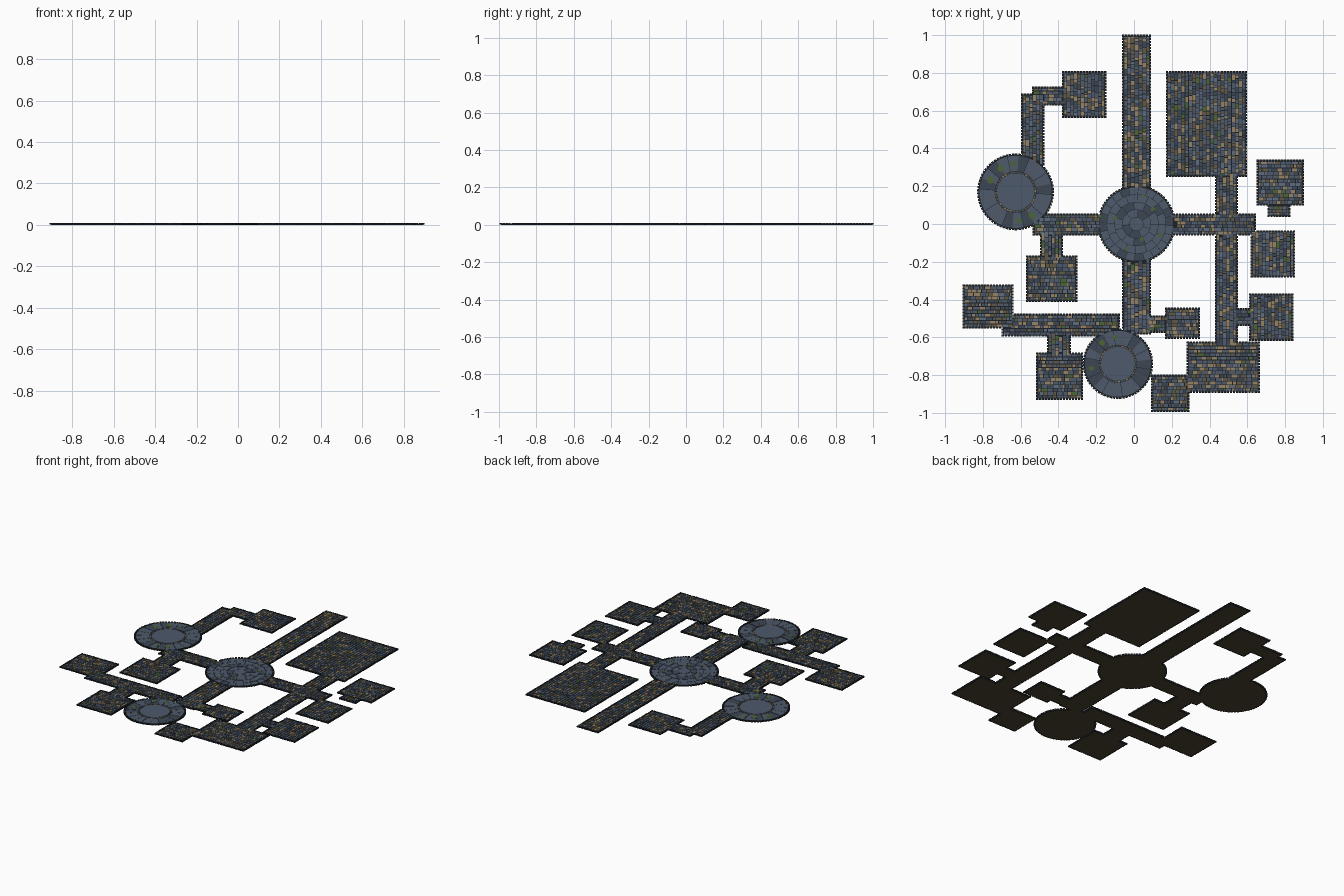
import bpy, bmesh, math, random
from mathutils import Vector, Matrix

if "Cube" in bpy.data.objects:
    bpy.data.objects.remove(bpy.data.objects["Cube"])

random.seed(7)

# colours
COLS = {
    "earth": (0.070, 0.053, 0.031), "mortar": (0.012, 0.015, 0.018),
    "slate": (0.075, 0.100, 0.145), "slate_dark": (0.045, 0.062, 0.090),
    "slate_light": (0.110, 0.150, 0.210), "sand": (0.300, 0.225, 0.125),
    "umber": (0.120, 0.095, 0.060), "moss": (0.070, 0.130, 0.035),
    "curb": (0.014, 0.018, 0.023),
}
NAMES = list(COLS)
MATS = []
for n in NAMES:
    m = bpy.data.materials.new(n)
    m.diffuse_color = (*COLS[n], 1)
    m.use_nodes = True
    m.node_tree.nodes["Principled BSDF"].inputs["Base Color"].default_value = m.diffuse_color
    MATS.append(m)

BASE, TOP, CURB = 0.0045, 0.0075, 0.010

# round halls: name, x, y, radius
HALLS = [
    ("central_hall", 0.013, 0.0, 0.200),
    ("west_hall", -0.627, 0.17, 0.197),
    ("south_hall", -0.085, -0.74, 0.180),
]
# rectangles: name, x0, x1, y0, y1, courses run along
RECTS = [
    ("big_room", 0.175, 0.592, 0.255, 0.803, "y"),
    ("north_west_room", -0.375, -0.153, 0.568, 0.803, "y"),
    ("east_room_a", 0.656, 0.894, 0.103, 0.335, "x"),
    ("east_room_b", 0.623, 0.847, -0.278, -0.040, "y"),
    ("east_room_c", 0.615, 0.838, -0.612, -0.373, "y"),
    ("south_east_room", 0.285, 0.660, -0.888, -0.627, "x"),
    ("south_room", 0.097, 0.288, -0.990, -0.803, "x"),
    ("small_room", 0.170, 0.344, -0.602, -0.448, "x"),
    ("west_room", -0.902, -0.645, -0.548, -0.326, "x"),
    ("south_west_room", -0.513, -0.275, -0.925, -0.686, "x"),
    ("mid_west_room", -0.566, -0.306, -0.407, -0.172, "x"),
    ("main_corridor", -0.057, 0.085, -0.580, 0.996, "y"),
    ("west_corridor", -0.530, -0.150, -0.056, 0.050, "x"),
    ("east_corridor", 0.180, 0.640, -0.056, 0.050, "x"),
    ("long_corridor", 0.434, 0.544, -0.640, 0.265, "y"),
    ("east_room_step", 0.712, 0.822, 0.043, 0.113, "x"),
    ("east_link", 0.535, 0.625, -0.533, -0.452, "x"),
    ("small_link", 0.075, 0.180, -0.570, -0.490, "x"),
    ("south_west_corridor", -0.694, -0.080, -0.590, -0.480, "x"),
    ("south_west_link", -0.455, -0.340, -0.696, -0.580, "y"),
    ("mid_west_link", -0.492, -0.381, -0.182, -0.050, "y"),
    ("north_west_passage", -0.592, -0.481, 0.300, 0.685, "y"),
    ("north_west_link", -0.535, -0.365, 0.633, 0.722, "x"),
]
REGIONS = HALLS + RECTS


def inside(r, x, y, pad=0.0):
    if len(r) == 4:
        return math.hypot(x - r[1], y - r[2]) < r[3] + pad
    return r[1] - pad < x < r[2] + pad and r[3] - pad < y < r[4] + pad


def prism(bm, pts, z0, z1, mat, bottom=None):
    lo = [bm.verts.new((x, y, z0)) for x, y in pts]
    hi = [bm.verts.new((x, y, z1)) for x, y in pts]
    n = len(pts)
    fs = [bm.faces.new(hi)]
    fs += [bm.faces.new((lo[i], lo[(i + 1) % n], hi[(i + 1) % n], hi[i])) for i in range(n)]
    for f in fs:
        f.material_index = NAMES.index(mat)
    if bottom:
        bm.faces.new(lo[::-1]).material_index = NAMES.index(bottom)


def box(bm, x0, x1, y0, y1, z0, z1, mat):
    prism(bm, [(x0, y0), (x1, y0), (x1, y1), (x0, y1)], z0, z1, mat)


def arc(cx, cy, r, a0, a1, n):
    return [(cx + r * math.cos(a0 + (a1 - a0) * i / n),
             cy + r * math.sin(a0 + (a1 - a0) * i / n)) for i in range(n + 1)]


def finish(bm, name):
    me = bpy.data.meshes.new(name)
    bm.to_mesh(me)
    bm.free()
    for m in MATS:
        me.materials.append(m)
    bpy.context.collection.objects.link(bpy.data.objects.new(name, me))


def curb(idx, path):
    # small dark edge stones wherever the outline is not inside another region
    bm = bmesh.new()
    for x, y, a in path:
        if any(inside(o, x, y, 0.002) for j, o in enumerate(REGIONS) if j != idx):
            continue
        s = 0.0062
        pts = [Matrix.Rotation(a, 2) @ Vector(p) for p in ((-s, -s), (s, -s), (s, s), (-s, s))]
        prism(bm, [(x + p.x, y + p.y) for p in pts], 0.001, CURB - random.uniform(0, 0.0015), "curb")
    finish(bm, REGIONS[idx][0] + "_curb")


# rectangular rooms and corridors: plate, brick courses, curb
for k, (name, x0, x1, y0, y1, run) in enumerate(RECTS):
    idx = k + len(HALLS)
    bm = bmesh.new()
    prism(bm, [(x0, y0), (x1, y0), (x1, y1), (x0, y1)], 0, BASE, "mortar", "earth")
    finish(bm, name + "_plate")

    bm = bmesh.new()
    a0, a1, b0, b1 = (x0, x1, y0, y1) if run == "x" else (y0, y1, x0, x1)
    rows = max(2, round((b1 - b0) / 0.019))
    h = (b1 - b0) / rows
    for i in range(rows):
        a = a0
        while a < a1 - 0.004:
            e = min(a + random.uniform(0.012, 0.036), a1)
            if a1 - e < 0.008:
                e = a1
            g = 0.0016
            q = (a + g, e - g, b0 + i * h + g, b0 + (i + 1) * h - g)
            if run == "y":
                q = q[2:] + q[:2]
            cx, cy = (q[0] + q[1]) / 2, (q[2] + q[3]) / 2
            if not any(inside(o, cx, cy) for o in REGIONS[:idx]):
                mat = random.choices(
                    ["slate", "slate_dark", "slate_light", "sand", "umber", "moss"],
                    [34, 20, 10, 18, 14, 3])[0]
                box(bm, *q, BASE - 0.001, TOP + random.uniform(-0.001, 0.001), mat)
            a = e
    finish(bm, name + "_pavers")

    nx, ny = round((x1 - x0) / 0.016), round((y1 - y0) / 0.016)
    path = [(x0 + (x1 - x0) * i / nx, y, 0) for i in range(nx + 1) for y in (y0, y1)]
    path += [(x, y0 + (y1 - y0) * i / ny, 0) for i in range(1, ny) for x in (x0, x1)]
    curb(idx, path)

# round halls: plate, rings of wedge slabs, centre disc, moss, curb
for idx, (name, cx, cy, R) in enumerate(HALLS):
    bm = bmesh.new()
    prism(bm, arc(cx, cy, R, 0, math.tau, 64)[:-1], 0, BASE + 0.0005, "mortar", "earth")
    finish(bm, name + "_plate")

    bm = bmesh.new()
    if idx == 0:
        core, rings = 0.035, [(0.037, 0.075, 7), (0.077, 0.115, 11), (0.117, 0.155, 16), (0.157, 0.194, 24)]
    else:
        core, rings = R * 0.50, [(R * 0.56, R * 0.97, 20)]
        for i in range(40):
            a = math.tau * i / 40
            prism(bm, arc(cx, cy, R * 0.51, a, a + 0.12, 2) + arc(cx, cy, R * 0.545, a + 0.12, a, 2),
                  BASE, TOP, random.choice(["sand", "umber", "umber", "slate"]))
    prism(bm, arc(cx, cy, core, 0, math.tau, 40)[:-1], BASE, TOP + 0.0005, "slate")
    for r0, r1, n in rings:
        off = random.random()
        for i in range(n):
            a, e = off + math.tau * i / n, off + math.tau * (i + 1) / n
            g = 0.0012
            prism(bm, arc(cx, cy, r1, a + g / r1, e - g / r1, 5) + arc(cx, cy, r0, e - g / r0, a + g / r0, 5),
                  BASE, TOP + random.uniform(-0.0005, 0.0008),
                  random.choice(["slate", "slate", "slate", "slate_dark"]))
            # thin sandy joints between the outer slabs
            if idx and i % 2:
                p = arc(cx, cy, r1, a - 0.008, a + 0.008, 1) + arc(cx, cy, r0, a + 0.01, a - 0.01, 1)
                prism(bm, p, BASE, TOP + 0.001, "umber")
    finish(bm, name + "_slabs")

    n = round(math.tau * R / 0.017)
    curb(idx, [(cx + R * math.cos(math.tau * i / n), cy + R * math.sin(math.tau * i / n),
                math.tau * i / n) for i in range(n)])

# moss patches on the round halls
bm = bmesh.new()
for x, y, r in [(-0.76, 0.235, 0.02), (-0.705, 0.295, 0.02), (-0.64, 0.32, 0.016), (-0.61, 0.02, 0.018),
                (-0.54, 0.045, 0.02), (-0.17, -0.63, 0.018), (-0.10, -0.60, 0.016), (-0.225, -0.765, 0.014),
                (0.10, 0.08, 0.013), (0.04, -0.08, 0.013), (-0.10, 0.03, 0.012), (0.14, -0.06, 0.012),
                (-0.04, -0.13, 0.012), (0.05, 0.15, 0.011)]:
    pts = [(x + r * random.uniform(0.7, 1.1) * math.cos(t * math.tau / 8),
            y + r * random.uniform(0.7, 1.1) * math.sin(t * math.tau / 8)) for t in range(8)]
    prism(bm, pts, BASE, TOP + 0.0015, "moss")
finish(bm, "moss_patches")
